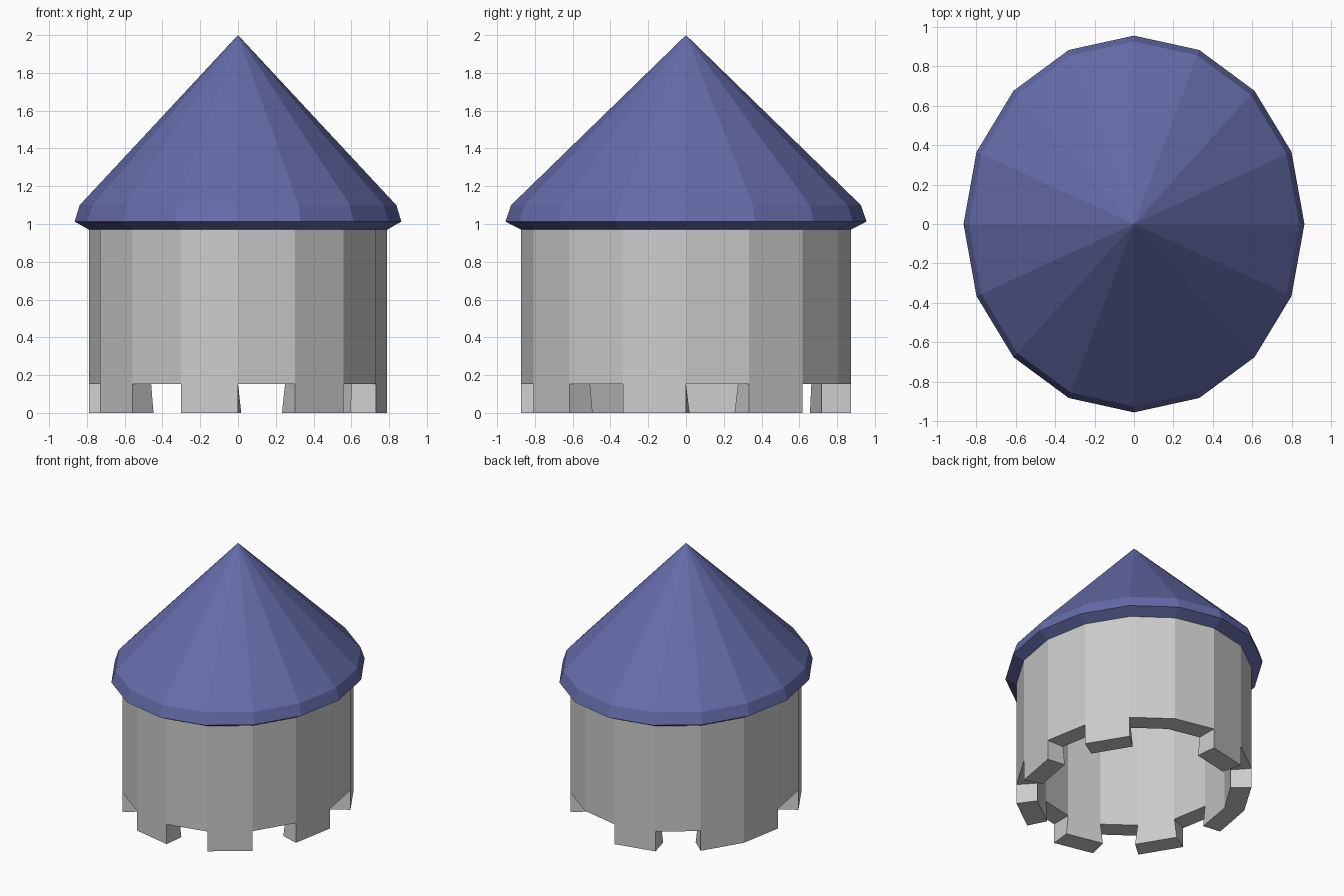
import bpy, bmesh, math

if "Cube" in bpy.data.objects:
    bpy.data.objects.remove(bpy.data.objects["Cube"])

SIDES = 16
STRETCH = 1.105            # depth / width of the oval plan
OUT, INN = 0.79, 0.65      # wall radii along x
Z_NOTCH, Z_EAVE = 0.153, 0.97
TEETH = {1, 4, 6, 7, 9, 11, 13, 15}   # wall segments that reach the ground


def pt(r, step, z, twist=0.0):
    a = math.tau * step / SIDES + math.radians(twist)
    return (r * math.cos(a), r * STRETCH * math.sin(a), z)


def ring(bm, r, z):
    return [bm.verts.new(pt(r, i, z)) for i in range(SIDES)]


def bridge(bm, a, b):
    for i in range(SIDES):
        j = (i + 1) % SIDES
        bm.faces.new((a[i], a[j], b[j], b[i]))


def finish(bm, name, color=None):
    bmesh.ops.recalc_face_normals(bm, faces=bm.faces)
    mesh = bpy.data.meshes.new(name)
    bm.to_mesh(mesh)
    bm.free()
    obj = bpy.data.objects.new(name, mesh)
    bpy.context.collection.objects.link(obj)
    if color:
        mat = bpy.data.materials.new(name + "_color")
        mat.diffuse_color = color
        mat.use_nodes = True
        mat.node_tree.nodes["Principled BSDF"].inputs["Base Color"].default_value = mat.diffuse_color
        mesh.materials.append(mat)


# Hollow stone wall with downward teeth
bm = bmesh.new()
o_low, o_top = ring(bm, OUT, Z_NOTCH), ring(bm, OUT, Z_EAVE)
i_low, i_top = ring(bm, INN, Z_NOTCH), ring(bm, INN, Z_EAVE)
bridge(bm, o_low, o_top)
bridge(bm, i_low, i_top)
bridge(bm, o_top, i_top)

o_foot, i_foot = {}, {}
for k in range(SIDES):
    left, right = (k - 1) % SIDES in TEETH, k in TEETH
    if left or right:
        # tooth ends flare slightly on the inside
        flare = 1.5 * (int(left) - int(right))
        o_foot[k] = bm.verts.new(pt(OUT, k, 0))
        i_foot[k] = bm.verts.new(pt(INN, k, 0, flare))
        if left != right:
            bm.faces.new((o_low[k], i_low[k], i_foot[k], o_foot[k]))
for k in range(SIDES):
    j = (k + 1) % SIDES
    if k in TEETH:
        bm.faces.new((o_low[k], o_low[j], o_foot[j], o_foot[k]))
        bm.faces.new((i_low[k], i_low[j], i_foot[j], i_foot[k]))
        bm.faces.new((o_foot[k], o_foot[j], i_foot[j], i_foot[k]))
    else:
        bm.faces.new((o_low[k], o_low[j], i_low[j], i_low[k]))
finish(bm, "tower_wall")

# Pointed roof with bevelled eave
bm = bmesh.new()
rings = [ring(bm, r, z) for r, z in ((OUT, Z_EAVE), (0.865, 1.013), (0.838, 1.1))]
bm.faces.new(rings[0])
for a, b in zip(rings, rings[1:]):
    bridge(bm, a, b)
tip = bm.verts.new((0, 0, 2))
for i in range(SIDES):
    bm.faces.new((rings[-1][i], rings[-1][(i + 1) % SIDES], tip))
finish(bm, "roof", (0.13, 0.15, 0.40, 1))
